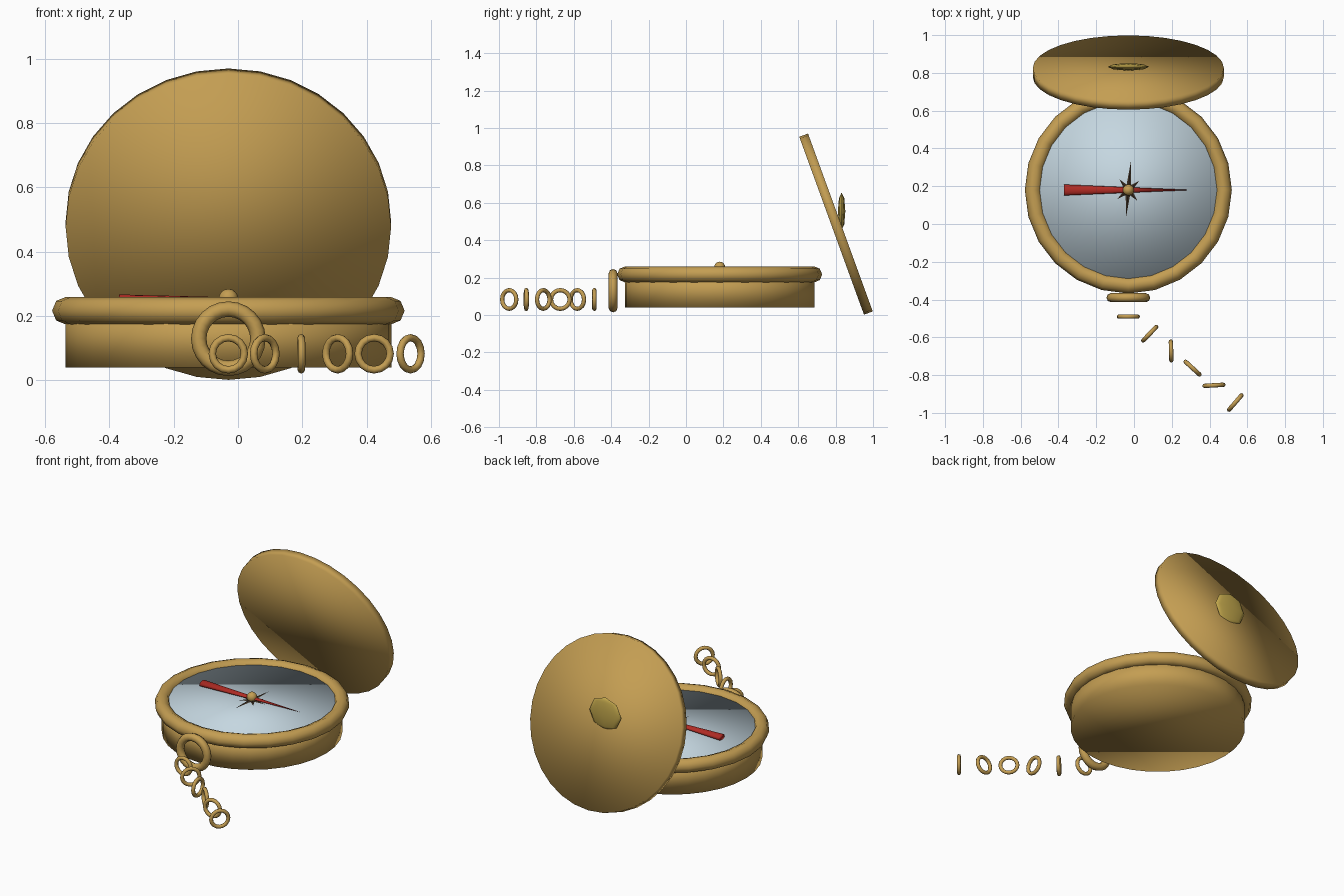
import bpy
import math

cube = bpy.data.objects.get("Cube")
if cube:
    bpy.data.objects.remove(cube, do_unlink=True)

CX, CY = -0.03, 0.18  # centre of the case


def material(name, rgb):
    mat = bpy.data.materials.new(name)
    mat.use_nodes = True
    color = (*rgb, 1.0)
    mat.diffuse_color = color
    mat.node_tree.nodes["Principled BSDF"].inputs["Base Color"].default_value = color
    return mat


brass = material("brass", (0.55, 0.34, 0.085))
gold = material("yellow gold", (0.53, 0.38, 0.07))
pale = material("pale blue dial", (0.56, 0.68, 0.75))
red = material("red", (0.45, 0.025, 0.018))
dark = material("dark brown", (0.045, 0.03, 0.018))


def finish(name, mat, smooth=True):
    obj = bpy.context.object
    obj.name = name
    obj.data.materials.append(mat)
    if smooth:
        bpy.ops.object.shade_smooth()
    return obj


def disc(name, mat, radius, depth, location, tilt=0.0):
    bpy.ops.mesh.primitive_cylinder_add(vertices=32, radius=radius, depth=depth,
                                        location=location, rotation=(tilt, 0, 0))
    return finish(name, mat)


def ring(name, major, minor, location, rotation=(0, 0, 0), sides=24):
    bpy.ops.mesh.primitive_torus_add(major_radius=major, minor_radius=minor,
                                     major_segments=sides, minor_segments=8,
                                     location=location, rotation=rotation)
    return finish(name, brass)


def ball(name, mat, scale, location, segments=8, rings=4):
    bpy.ops.mesh.primitive_uv_sphere_add(segments=segments, ring_count=rings,
                                         radius=1, location=location)
    bpy.context.object.scale = scale
    return finish(name, mat)


# Case, rim and dial
disc("case_body", brass, 0.507, 0.18, (CX, CY, 0.13))
ring("case_rim", 0.505, 0.043, (CX, CY, 0.217))
disc("dial", pale, 0.475, 0.03, (CX, CY, 0.22))

# Open lid leaning back over the case, with its boss
disc("lid", brass, 0.506, 0.05, (CX, 0.802, 0.486), math.radians(-70))
ball("lid_boss", gold, (0.11, 0.02, 0.1), (CX, 0.832, 0.555))

# Eight-pointed star: long, medium and short points around a raised centre
tips = {0: 0.1, 2: 0.075, 4: 0.15, 6: 0.075}
verts = [(0, 0, 0.008)]
for i in range(16):
    r = 0.03 if i % 2 else tips[i % 8]
    a = i * math.pi / 8 - math.radians(5)
    verts.append((r * math.cos(a), r * math.sin(a), 0))
faces = [(0, i + 1, (i + 1) % 16 + 1) for i in range(16)]
star_mesh = bpy.data.meshes.new("dial_star")
star_mesh.from_pydata(verts, [], faces)
star_mesh.materials.append(dark)
star = bpy.data.objects.new("dial_star", star_mesh)
star.location = (CX, CY, 0.237)
bpy.context.collection.objects.link(star)

# Tapered needle and centre pin
bpy.ops.mesh.primitive_cone_add(vertices=12, radius1=0.029, radius2=0.0, depth=0.68,
                                location=(CX, CY, 0.25), rotation=(0, math.pi / 2, 0))
bpy.context.object.scale = (0.6, 1, 1)
finish("needle", red)
ball("centre_pin", brass, (0.03, 0.03, 0.03), (CX, CY, 0.255), 12, 8)

# Bow ring and the chain of twisting links
upright = math.pi / 2
ring("bow_ring", 0.092, 0.024, (CX, -0.39, 0.13), (upright, 0, 0))
for i in range(6):
    ring(f"chain_link_{i + 1}", 0.05, 0.0115,
         (CX + 0.1133 * i, -0.49 - 0.091 * i, 0.083), (upright, 0, 0.8 * i), 16)
